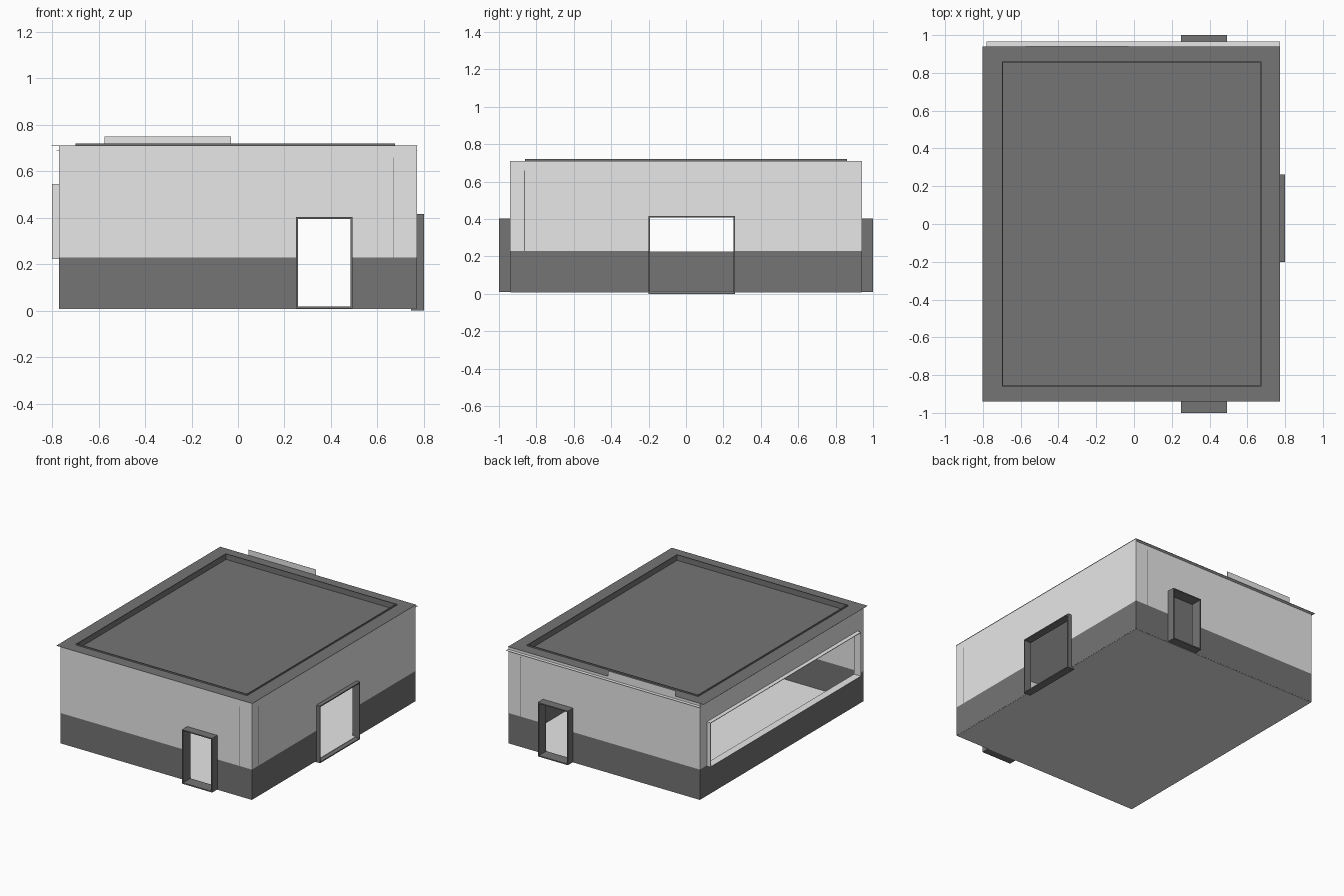
import bpy
import bmesh

cube = bpy.data.objects.get("Cube")
if cube:
    bpy.data.objects.remove(cube, do_unlink=True)


def material(name, value):
    m = bpy.data.materials.new(name)
    m.use_nodes = True
    colour = (value, value, value, 1)
    m.diffuse_color = colour
    m.node_tree.nodes["Principled BSDF"].inputs["Base Color"].default_value = colour
    return m


LIGHT = material("light_grey", 0.8)
DARK = material("dark_grey", 0.176)
W, D = 0.77, 0.94          # half width and half depth
BAND, TOP = 0.228, 0.709   # height of the dark band, wall top
BASE, THICK = 0.01, 0.025


def add_box(bm, x, y, z, mat=0):
    """Box between the given x, y and z ranges."""
    if min(x[1] - x[0], y[1] - y[0], z[1] - z[0]) < 1e-5:
        return
    verts = bmesh.ops.create_cube(bm, size=1)["verts"]
    for v in verts:
        v.co = [r[0] + (c + 0.5) * (r[1] - r[0]) for c, r in zip(v.co, (x, y, z))]
    for f in {f for v in verts for f in v.link_faces}:
        f.material_index = mat


def finish(name, bm, *mats):
    mesh = bpy.data.meshes.new(name)
    bm.to_mesh(mesh)
    bm.free()
    for m in mats:
        mesh.materials.append(m)
    ob = bpy.data.objects.new(name, mesh)
    bpy.context.collection.objects.link(ob)


def box(name, x, y, z, mat):
    bm = bmesh.new()
    add_box(bm, x, y, z)
    finish(name, bm, mat)


def wall(name, axis, depth, u, hole_u, hole_z):
    """Two-tone wall with one rectangular opening."""
    bm = bmesh.new()
    pieces = [((u[0], hole_u[0]), (BASE, TOP)), ((hole_u[1], u[1]), (BASE, TOP)),
              (hole_u, (BASE, hole_z[0])), (hole_u, (hole_z[1], TOP))]
    for uu, (low, high) in pieces:
        for zz, mat in (((low, min(high, BAND)), 1), ((max(low, BAND), high), 0)):
            add_box(bm, *((depth, uu, zz) if axis == "x" else (uu, depth, zz)), mat)
    finish(name, bm, LIGHT, DARK)


def frame(name, axis, out, u, z, t, mat):
    """Four thin boards around an opening; axis is the wall normal."""
    bm = bmesh.new()
    across = (u[0] + t, u[1] - t)
    boards = [((u[0], u[0] + t), z), ((u[1] - t, u[1]), z),
              (across, (z[0], z[0] + t)), (across, (z[1] - t, z[1]))]
    for uu, zz in boards:
        add_box(bm, *((out, uu, zz) if axis == "x" else (uu, out, zz)))
    finish(name, bm, mat)


def border(name, x, y, z, inner_x, inner_y, mat):
    """Flat rectangular ring around the roof."""
    bm = bmesh.new()
    add_box(bm, x, (y[0], inner_y[0]), z)
    add_box(bm, x, (inner_y[1], y[1]), z)
    add_box(bm, (x[0], inner_x[0]), inner_y, z)
    add_box(bm, (inner_x[1], x[1]), inner_y, z)
    finish(name, bm, mat)


# Walls with their openings
DOOR_X, DOOR_Z = (0.25, 0.492), (BASE, 0.403)
SIDE_Y, SIDE_Z = (-0.20, 0.262), (BASE, 0.415)
WIN_Y, WIN_Z = (-0.87, 0.86), (0.222, 0.545)
inner_x = (-W + THICK, W - THICK)
inner_y = (-D + THICK, D - THICK)
wall("front_wall", "y", (-D, -D + THICK), (-W, W), DOOR_X, DOOR_Z)
wall("back_wall", "y", (D - THICK, D), (-W, W), DOOR_X, DOOR_Z)
wall("left_wall", "x", (W - THICK, W), inner_y, SIDE_Y, SIDE_Z)
wall("right_wall", "x", (-W, -W + THICK), inner_y, WIN_Y, WIN_Z)

# Door and window surrounds
frame("front_door_frame", "y", (-1.0, -D + THICK), DOOR_X, DOOR_Z, 0.008, DARK)
frame("back_door_frame", "y", (D - THICK, 1.0), DOOR_X, DOOR_Z, 0.008, DARK)
frame("side_door_frame", "x", (W - THICK, 0.80), SIDE_Y, (0.0, 0.415), 0.008, DARK)
frame("window_frame", "x", (-0.80, -W + THICK), WIN_Y, WIN_Z, 0.004, LIGHT)

# Narrow upright seams near the left corners
SEAM_Z, SEAM = (BASE, 0.66), 0.003
box("front_seam", (0.668, 0.668 + SEAM), (-D - 0.001, -D), SEAM_Z, DARK)
box("back_seam", (0.668, 0.668 + SEAM), (D, D + 0.001), SEAM_Z, DARK)
box("side_seam", (W, W + 0.001), (-0.865, -0.865 + SEAM), SEAM_Z, DARK)

# Floor and ceiling
box("floor", (-W + 0.001, W - 0.001), (-D + 0.001, D - 0.001), (0.007, 0.012), LIGHT)
box("ceiling", inner_x, inner_y, (0.655, 0.66), LIGHT)

# Roof: thin overhanging rim around a sunken deck, with a low kerb
DECK = 0.68
RX, RY = (-0.70, 0.675), (-0.86, 0.86)
KX, KY = (RX[0] + 0.006, RX[1] - 0.006), (RY[0] + 0.006, RY[1] - 0.006)
border("roof_rim", (-0.802, 0.773), (-D - 0.001, D + 0.001),
       (TOP, TOP + 0.001), KX, KY, DARK)
border("roof_kerb", RX, RY, (DECK - 0.01, 0.72), KX, KY, DARK)
box("roof_deck", inner_x, inner_y, (DECK - 0.01, DECK), DARK)

# Cornice ledge and raised plate on the back edge
box("cornice_ledge", (-0.78, 0.773), (D, 0.965), (0.69, 0.691), LIGHT)
box("back_parapet_plate", (-0.575, -0.03), (D, D + 0.0015), (TOP - 0.01, 0.75), LIGHT)
